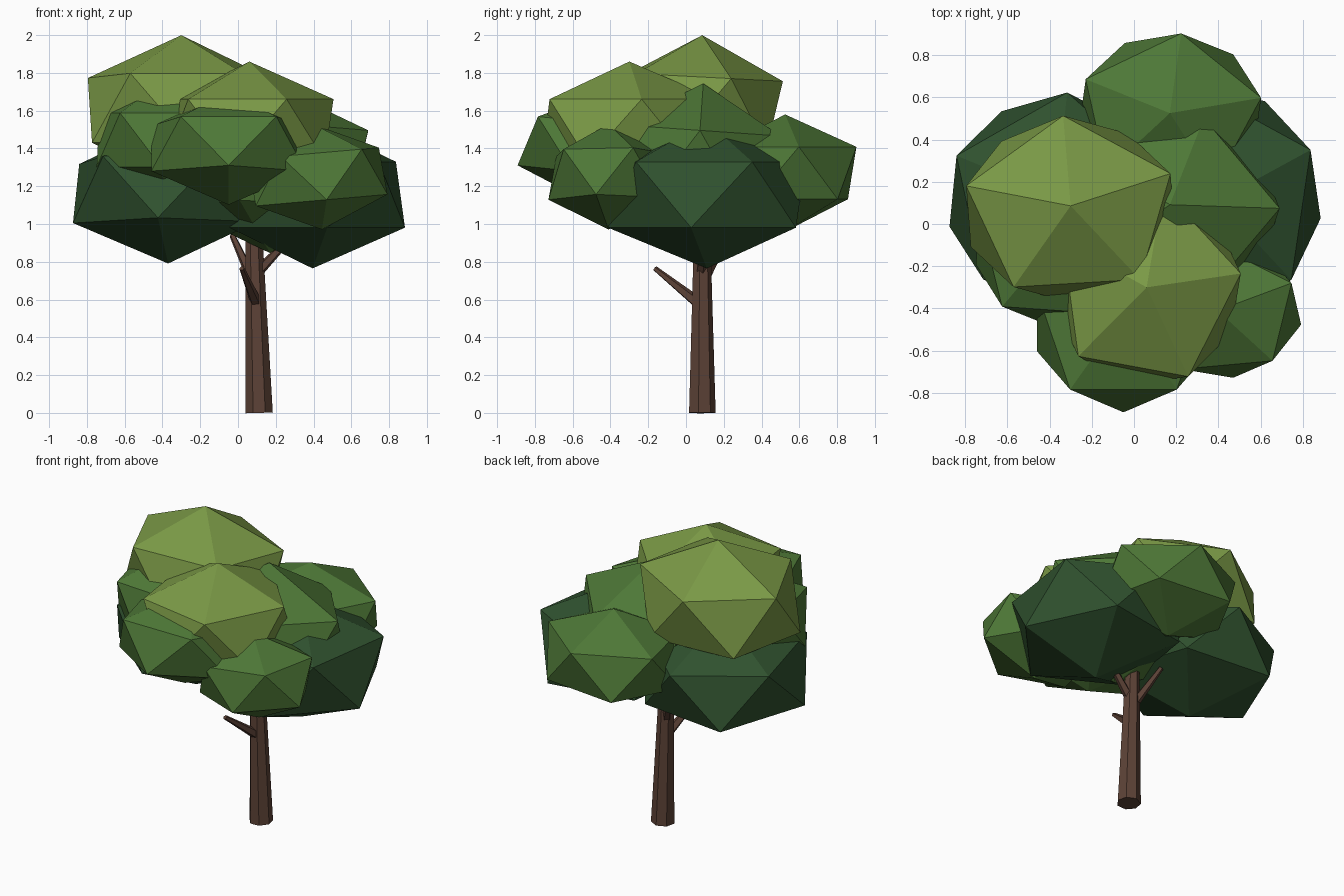
import bpy
import bmesh
from math import cos, sin, radians
from mathutils import Euler, Vector

cube = bpy.data.objects.get("Cube")
if cube:
    bpy.data.objects.remove(cube, do_unlink=True)


def make_material(name, rgb):
    mat = bpy.data.materials.new(name)
    mat.use_nodes = True
    mat.diffuse_color = (*rgb, 1)
    mat.node_tree.nodes["Principled BSDF"].inputs["Base Color"].default_value = (*rgb, 1)
    return mat


light = make_material("light leaf green", (0.195, 0.319, 0.061))
middle = make_material("middle leaf green", (0.076, 0.188, 0.038))
dark = make_material("dark leaf green", (0.029, 0.083, 0.028))
bark = make_material("bark brown", (0.107, 0.054, 0.037))


def add_object(name, bm, mat):
    bmesh.ops.recalc_face_normals(bm, faces=bm.faces)
    mesh = bpy.data.meshes.new(name)
    bm.to_mesh(mesh)
    bm.free()
    mesh.materials.append(mat)
    obj = bpy.data.objects.new(name, mesh)
    bpy.context.collection.objects.link(obj)


def leaf_clump(name, mat, centre, ring_x, ring_y, half_height, turn, tilt=(0, 0)):
    """Stretched icosahedron: two poles and two staggered rings of five."""
    bm = bmesh.new()
    for side in (1, -1):
        bm.verts.new((0, 0, side * half_height))
        for i in range(5):
            a = radians(turn + 72 * i + (36 if side < 0 else 0))
            bm.verts.new((ring_x * cos(a), ring_y * sin(a), side * half_height * 0.447))
    bmesh.ops.convex_hull(bm, input=bm.verts)
    lean = Euler((radians(tilt[0]), radians(tilt[1]), 0)).to_matrix()
    bmesh.ops.rotate(bm, verts=bm.verts, matrix=lean)
    bmesh.ops.translate(bm, verts=bm.verts, vec=centre)
    add_object(name, bm, mat)


def limb(name, start, end, r_start, r_end, sides):
    """Tapered, faceted limb between two points."""
    start, end = Vector(start), Vector(end)
    bm = bmesh.new()
    bmesh.ops.create_cone(bm, cap_ends=True, segments=sides, radius1=r_start,
                          radius2=r_end, depth=(end - start).length)
    turn = Vector((0, 0, 1)).rotation_difference(end - start).to_matrix()
    bmesh.ops.rotate(bm, verts=bm.verts, matrix=turn)
    bmesh.ops.translate(bm, verts=bm.verts, vec=(start + end) / 2)
    add_object(name, bm, bark)


# Crown: name, colour, centre, ring radii, half height, turn, tilt
clumps = [
    ("top_leaves", light, (-0.30, 0.065, 1.60), 0.51, 0.44, 0.40, 22, (-3, 0)),
    ("upper_front_leaves", light, (0.06, -0.30, 1.50), 0.45, 0.47, 0.36, 8),
    ("centre_leaves", middle, (0.17, 0.06, 1.295), 0.52, 0.45, 0.45, 0, (-4, 0)),
    ("front_leaves", middle, (-0.05, -0.46, 1.40), 0.43, 0.42, 0.30, 18, (-6, 0)),
    ("right_leaves", middle, (-0.38, -0.10, 1.445), 0.38, 0.38, 0.32, 14),
    ("left_front_leaves", middle, (0.42, -0.41, 1.25), 0.37, 0.32, 0.28, 24, (0, -5)),
    ("back_leaves", middle, (0.17, 0.525, 1.27), 0.44, 0.38, 0.31, 11),
    ("lower_left_leaves", dark, (0.395, 0.11, 1.155), 0.495, 0.53, 0.39, 27),
    ("lower_right_leaves", dark, (-0.37, 0.105, 1.165), 0.515, 0.51, 0.375, 12, (-4, 0)),
]
for clump in clumps:
    leaf_clump(*clump)

# Trunk and branches
limb("trunk", (0.112, 0.083, 0), (0.085, 0.083, 0.93), 0.074, 0.046, 7)
limb("front_branch", (0.095, 0.06, 0.585), (0.02, -0.165, 0.765), 0.032, 0.014, 5)
limb("back_branch", (0.08, 0.09, 0.70), (-0.03, 0.22, 0.94), 0.03, 0.016, 5)
limb("left_branch", (0.10, 0.08, 0.74), (0.27, 0.10, 0.92), 0.03, 0.018, 5)
